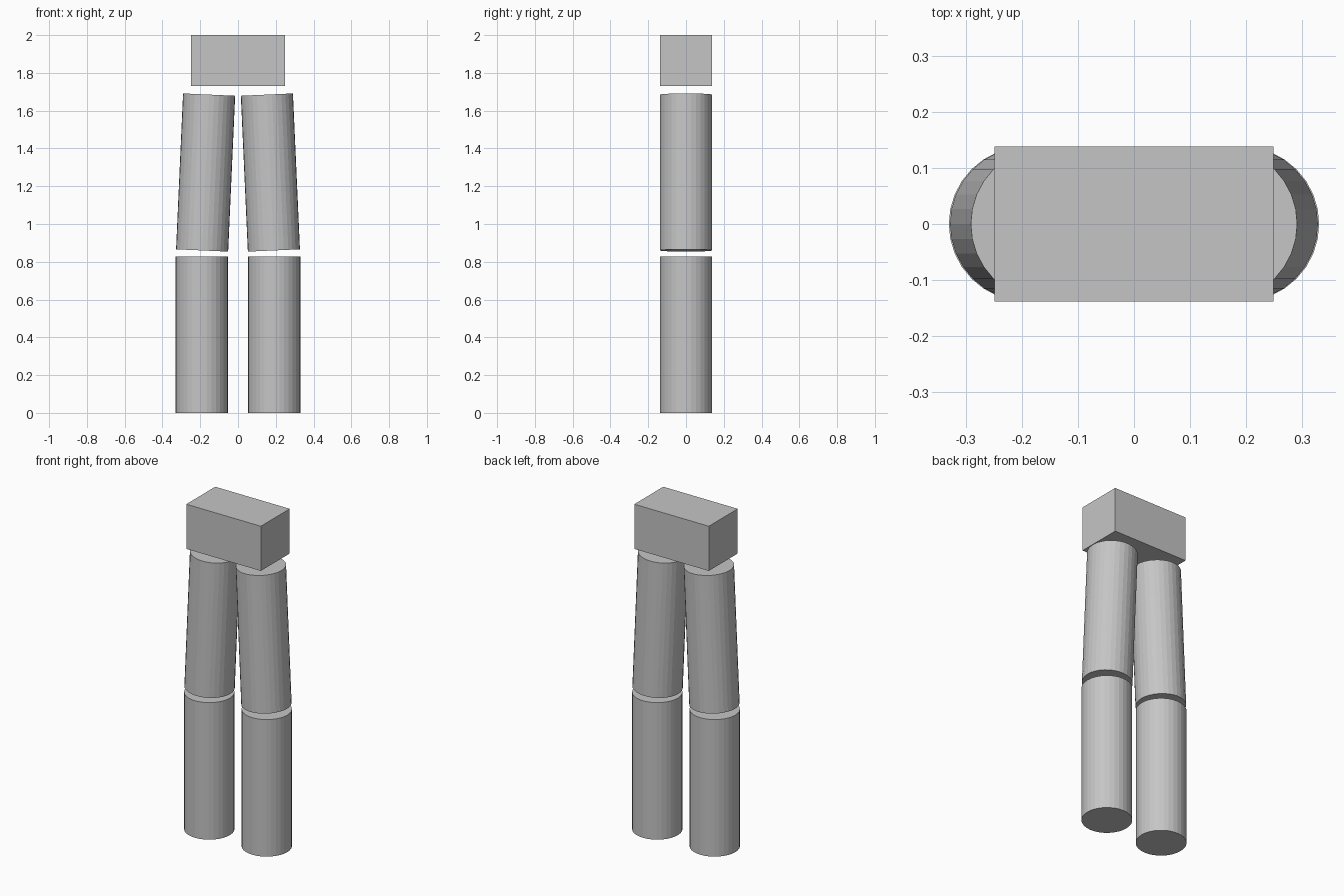
import bpy
from math import atan2
from mathutils import Vector

cube = bpy.data.objects.get("Cube")
if cube:
    bpy.data.objects.remove(cube, do_unlink=True)

# Single plain grey
GREY = (0.56, 0.56, 0.56, 1.0)
grey = bpy.data.materials.new("plain grey")
grey.use_nodes = True
grey.diffuse_color = GREY
grey.node_tree.nodes["Principled BSDF"].inputs["Base Color"].default_value = GREY

RADIUS = 0.138


def finish(name):
    obj = bpy.context.object
    obj.name = obj.data.name = name
    obj.data.materials.append(grey)
    return obj


def leg_segment(name, bottom, top):
    """Flat-shaded cylinder running between two points in the x-z plane."""
    bottom, top = Vector(bottom), Vector(top)
    axis = top - bottom
    bpy.ops.mesh.primitive_cylinder_add(
        vertices=32, radius=RADIUS, depth=axis.length,
        location=(bottom + top) / 2, rotation=(0, atan2(axis.x, axis.z), 0))
    return finish(name)


# Hip block
bpy.ops.mesh.primitive_cube_add(size=1, location=(0, 0, 1.865))
hips = finish("hips")
hips.scale = (0.498, 2 * RADIUS, 0.27)

# Legs: upright shins, thighs leaning in towards the hips
for side, s in (("left", 1), ("right", -1)):
    leg_segment(side + "_shin", (s * 0.192, 0, 0), (s * 0.192, 0, 0.828))
    leg_segment(side + "_thigh", (s * 0.19, 0, 0.86), (s * 0.153, 0, 1.685))
